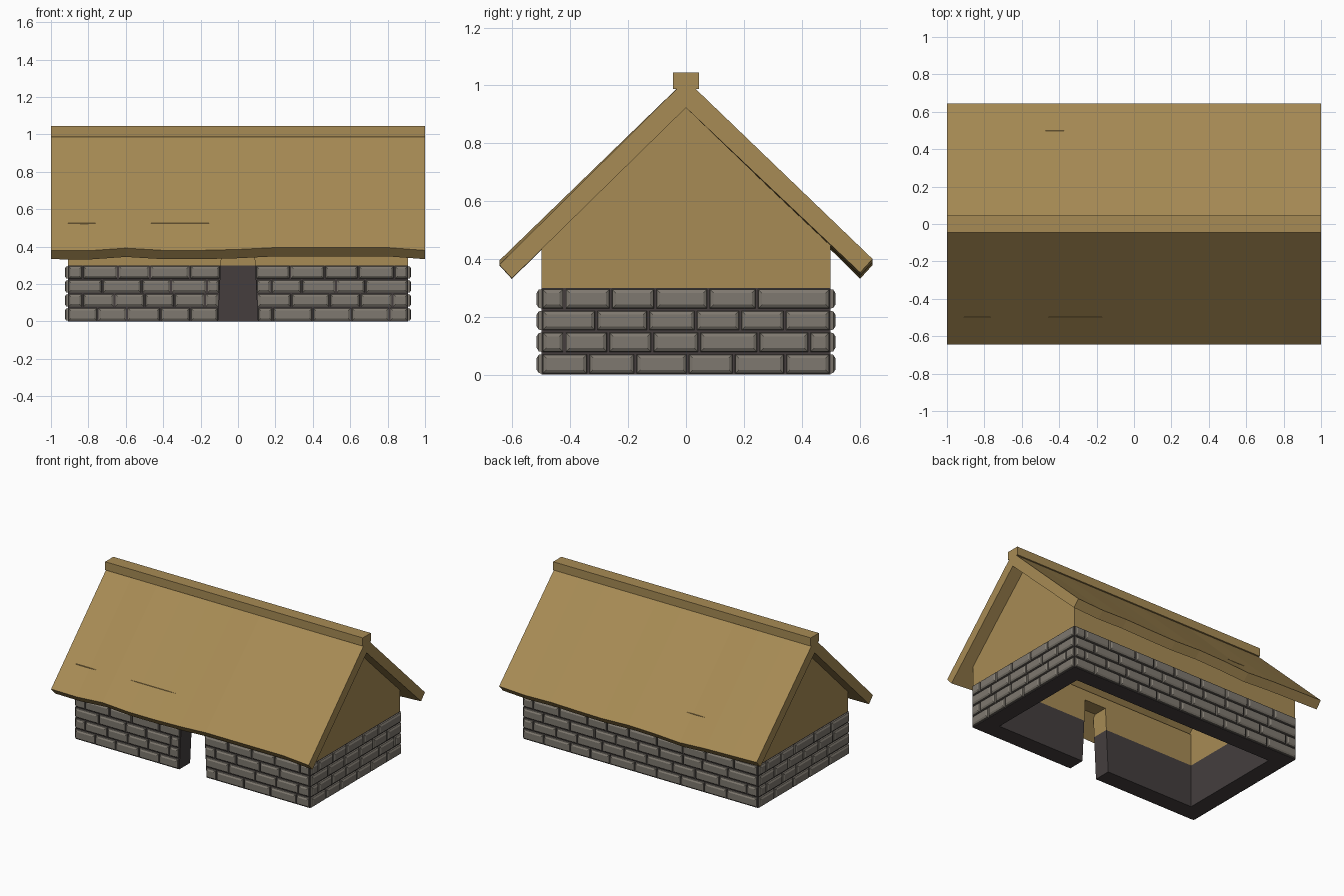
import bpy, bmesh, random
from mathutils import Vector

cube = bpy.data.objects.get("Cube")
if cube:
    bpy.data.objects.remove(cube, do_unlink=True)
random.seed(4)


def material(name, rgb):
    m = bpy.data.materials.new(name)
    m.use_nodes = True
    m.diffuse_color = (*rgb, 1)
    m.node_tree.nodes["Principled BSDF"].inputs["Base Color"].default_value = (*rgb, 1)
    return m


STRAW = material("straw", (0.39, 0.26, 0.09))
STONE = material("stone", (0.21, 0.19, 0.16))
MORTAR = material("dark mortar", (0.058, 0.048, 0.048))


def finish(name, bm, mat):
    bmesh.ops.recalc_face_normals(bm, faces=bm.faces)
    mesh = bpy.data.meshes.new(name)
    bm.to_mesh(mesh)
    bm.free()
    mesh.materials.append(mat)
    ob = bpy.data.objects.new(name, mesh)
    bpy.context.collection.objects.link(ob)
    return ob


def skin(bm, rings):
    """Join equal closed rings of points into a capped solid."""
    loops = [[bm.verts.new(p) for p in ring] for ring in rings]
    n = len(loops[0])
    for a, b in zip(loops, loops[1:]):
        for i in range(n):
            j = (i + 1) % n
            bm.faces.new((a[i], a[j], b[j], b[i]))
    bm.faces.new(loops[0])
    bm.faces.new(loops[-1])


def prism(name, profile, axis, start, end, mat):
    """Extrude a profile along x (profile in y, z) or y (profile in x, z)."""
    bm = bmesh.new()
    place = (lambda u, z, t: (t, u, z)) if axis == "x" else (lambda u, z, t: (u, t, z))
    skin(bm, [[place(u, z, t) for u, z in profile] for t in (start, end)])
    return finish(name, bm, mat)


def rect(u0, u1, z0, z1):
    return [(u0, z0), (u1, z0), (u1, z1), (u0, z1)]


HX, HY, THICK = 0.91, 0.5, 0.12      # outer half sizes and wall thickness
BASE, TOP, DOOR = 0.3, 0.526, 0.455  # stone top, wall top, door top
IX, IY = HX - THICK, HY - THICK


def jamb(z):
    """Half width of the tapering doorway at a height."""
    return 0.106 - 0.05 * z


# Walls: stone core below, straw-coloured daub above
for label, z0, z1, mat in (("stone", 0, BASE, MORTAR), ("daub", BASE, TOP, STRAW)):
    prism(label + "_back_wall", rect(-HX, HX, z0, z1), "y", IY, HY, mat)
    for side, s in (("left", 1), ("right", -1)):
        prism(f"{label}_{side}_wall", rect(-IY, IY, z0, z1), "x", s * IX, s * HX, mat)
        zt = min(z1, DOOR)
        front = [(s * jamb(z0), z0), (s * HX, z0), (s * HX, zt), (s * jamb(zt), zt)]
        prism(f"{label}_front_wall_{side}", front, "y", -HY, -IY, mat)
prism("door_lintel", rect(-HX, HX, DOOR, TOP), "y", -HY, -IY, STRAW)

# Gable ends
for side, s in (("left", 1), ("right", -1)):
    prism(f"{side}_gable", [(-0.45, TOP), (0.45, TOP), (0, 0.96)], "x", s * IX, s * HX, STRAW)


# Bevelled bricks laid in courses on each face
def brick(bm, origin, along, out, u0, u1, z0, z1):
    rings = []
    for inset, depth in ((0.004, -0.002), (0.006, 0.009), (0.017, 0.016)):
        rings.append([origin + along * u + out * depth + Vector((0, 0, z))
                      for u, z in rect(u0 + inset, u1 - inset, z0 + inset, z1 - inset)])
    skin(bm, rings)


def course(bm, origin, along, out, u0, u1, row, z0, z1):
    u = u0
    step = 0.08 if row % 2 else random.uniform(0.15, 0.19)
    while u < u1 - 0.001:
        end = u + step
        if u1 - end < 0.06:
            end = u1
        brick(bm, origin, along, out, u, end, z0, z1)
        u, step = end, random.uniform(0.15, 0.22)


ROWS = 4
faces = {
    "front": (Vector((0, -HY, 0)), Vector((1, 0, 0)), Vector((0, -1, 0)), HX),
    "back": (Vector((0, HY, 0)), Vector((-1, 0, 0)), Vector((0, 1, 0)), HX),
    "left": (Vector((HX, 0, 0)), Vector((0, 1, 0)), Vector((1, 0, 0)), HY),
    "right": (Vector((-HX, 0, 0)), Vector((0, -1, 0)), Vector((-1, 0, 0)), HY),
}
for name, (origin, along, out, half) in faces.items():
    bm = bmesh.new()
    for row in range(ROWS):
        z0, z1 = BASE * row / ROWS, BASE * (row + 1) / ROWS
        if name == "front":
            gap = jamb(z0)
            course(bm, origin, along, out, -half, -gap, row, z0, z1)
            course(bm, origin, along, out, gap, half, row + 1, z0, z1)
        else:
            course(bm, origin, along, out, -half, half, row, z0, z1)
    finish(name + "_bricks", bm, STONE)

# Thatch slopes with gently wavy eaves
WAVES = {
    -1: (0.38, 0.378, 0.392, 0.38, 0.38, 0.385, 0.395, 0.395, 0.395, 0.395, 0.38),
    1: (0.4, 0.395, 0.39, 0.379, 0.39, 0.395, 0.387, 0.39, 0.395, 0.39, 0.4),
}
for s, eaves in WAVES.items():
    bm = bmesh.new()
    rings = []
    for i, z in enumerate(eaves):
        x = -1 + 0.2 * i
        rings.append([(x, 0, 1.02), (x, s * 0.645, z), (x, s * 0.602, z - 0.047), (x, 0, 0.923)])
    skin(bm, rings)
    finish("front_thatch" if s < 0 else "back_thatch", bm, STRAW)

# Ridge beam
prism("ridge_beam", rect(-0.045, 0.045, 0.987, 1.045), "x", -1, 1, STRAW)
